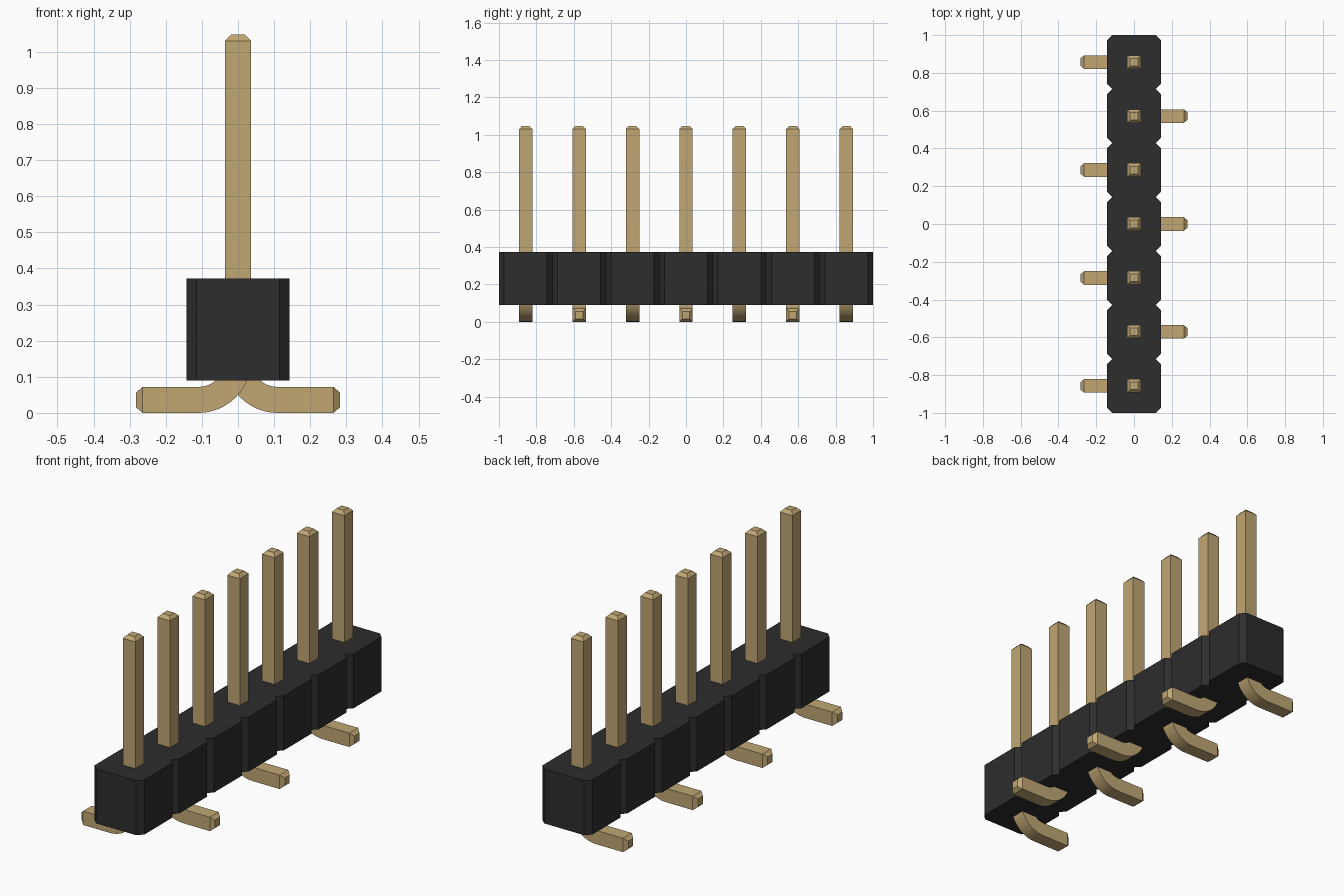
import bpy
import bmesh
import math
from mathutils import Vector

cube = bpy.data.objects.get("Cube")
if cube:
    bpy.data.objects.remove(cube, do_unlink=True)

COUNT = 7
PITCH = 2 / COUNT
HALF = PITCH / 2          # body half width
CUT = 0.028               # corner chamfer of each body cell
BODY_Z = (0.089, 0.372)
PIN = 0.036               # pin half thickness
TIP = 0.02                # half thickness at the tapered ends
BEND = 0.109              # bend radius along the pin centre


def material(name, rgb, roughness):
    mat = bpy.data.materials.new(name)
    mat.use_nodes = True
    mat.diffuse_color = (*rgb, 1)
    node = mat.node_tree.nodes["Principled BSDF"]
    node.inputs["Base Color"].default_value = (*rgb, 1)
    node.inputs["Roughness"].default_value = roughness
    return mat


def finish(name, bm, mat):
    bmesh.ops.recalc_face_normals(bm, faces=bm.faces[:])
    mesh = bpy.data.meshes.new(name)
    bm.to_mesh(mesh)
    bm.free()
    mesh.materials.append(mat)
    obj = bpy.data.objects.new(name, mesh)
    bpy.context.collection.objects.link(obj)
    return obj


black = material("black plastic", (0.026, 0.026, 0.027), 0.6)
gold = material("dull gold", (0.533, 0.386, 0.174), 0.5)

# Body: notched strip outline, extruded upward
side = []
for i in range(COUNT):
    y0 = -1 + i * PITCH
    y1 = y0 + PITCH
    side += [(HALF - CUT, y0), (HALF, y0 + CUT), (HALF, y1 - CUT)]
side.append((HALF - CUT, 1))
outline = side + [(-x, y) for x, y in reversed(side)]
bm = bmesh.new()
base = bm.faces.new([bm.verts.new((x, y, BODY_Z[0])) for x, y in outline])
top = bmesh.ops.extrude_face_region(bm, geom=[base])["geom"]
bmesh.ops.translate(bm, vec=(0, 0, BODY_Z[1] - BODY_Z[0]),
                    verts=[v for v in top if isinstance(v, bmesh.types.BMVert)])
finish("header_body", bm, black)

# Pin path: (x, z, bend angle, half thickness), foot toward +x
STEPS = 12
path = [(0, 1.047, 0, TIP), (0, 1.03, 0, PIN)]
for i in range(STEPS + 1):
    a = math.pi / 2 * i / STEPS
    path.append((BEND * (1 - math.cos(a)), PIN + BEND * (1 - math.sin(a)), a, PIN))
path += [(0.264, PIN, math.pi / 2, PIN), (0.283, PIN, math.pi / 2, TIP)]


def make_pin(name, y, direction):
    """Sweep a square section along the path, mirrored by direction."""
    bm = bmesh.new()
    rings = []
    for x, z, a, h in path:
        across = Vector((math.cos(a), 0, math.sin(a)))
        ring = []
        for u, v in ((-1, -1), (1, -1), (1, 1), (-1, 1)):
            p = Vector((x, v * h, z)) + across * (u * h)
            ring.append(bm.verts.new((p.x * direction, p.y + y, p.z)))
        rings.append(ring)
    for r, s in zip(rings, rings[1:]):
        for k in range(4):
            n = (k + 1) % 4
            bm.faces.new((r[k], r[n], s[n], s[k]))
    bm.faces.new(rings[0])
    bm.faces.new(rings[-1])
    return finish(name, bm, gold)


# Pins: feet alternate between the two sides
bpy.ops.object.select_all(action='DESELECT')
for i in range(COUNT):
    pin = make_pin(f"pin_{i + 1}", -1 + (i + 0.5) * PITCH, -1 if i % 2 == 0 else 1)
    pin.select_set(True)
    bpy.context.view_layer.objects.active = pin
bpy.ops.object.shade_smooth_by_angle(angle=math.radians(30))
